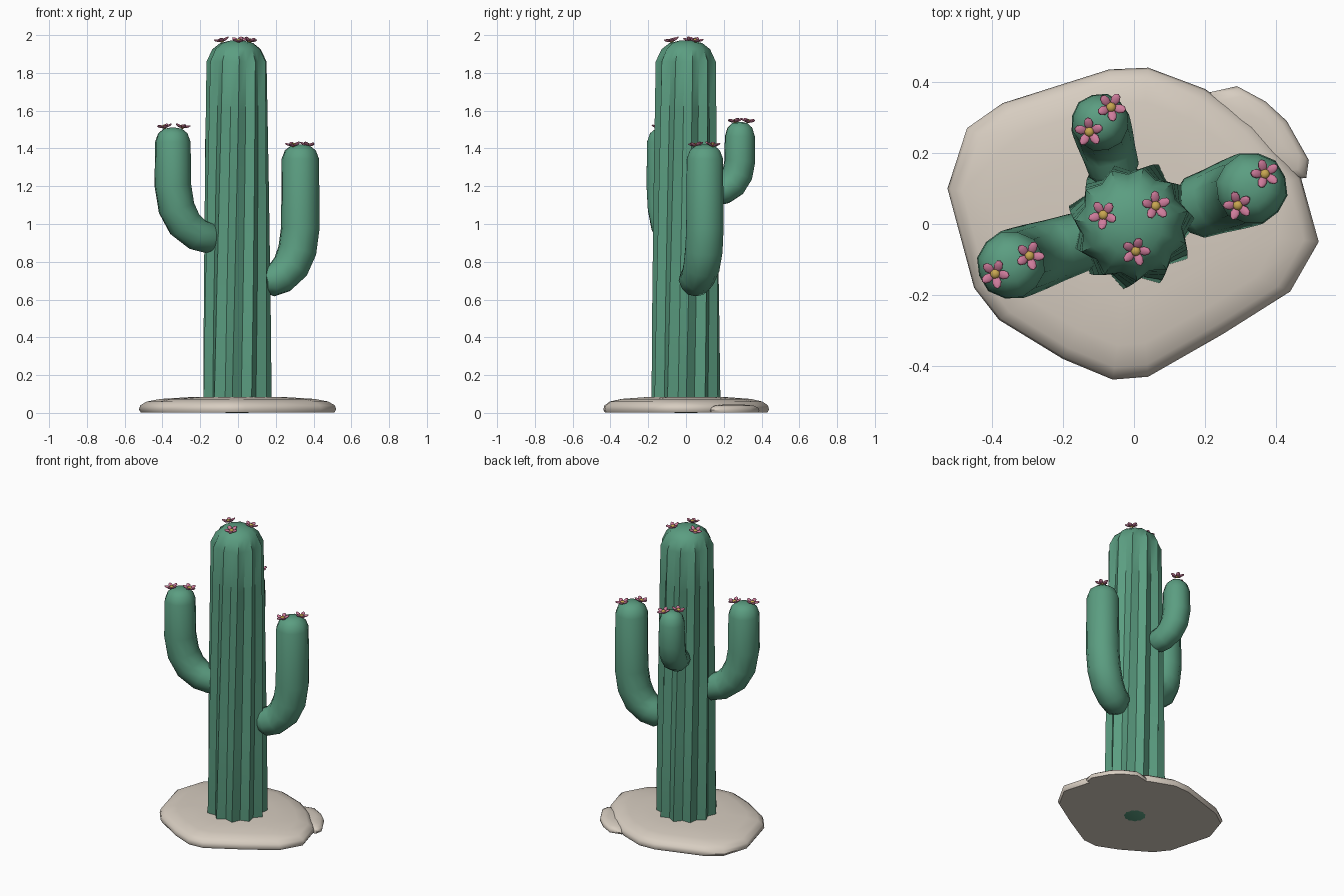
import bpy, bmesh, math, random
from mathutils import Vector, Matrix

random.seed(4)
cube = bpy.data.objects.get("Cube")
if cube:
    bpy.data.objects.remove(cube, do_unlink=True)


def material(name, rgb):
    m = bpy.data.materials.new(name)
    m.use_nodes = True
    m.diffuse_color = (*rgb, 1)
    m.node_tree.nodes["Principled BSDF"].inputs["Base Color"].default_value = (*rgb, 1)
    return m


GREEN = material("cactus green", (0.105, 0.34, 0.22))
SAND = material("pale sand", (0.68, 0.61, 0.53))
PINK = material("petal pink", (0.62, 0.2, 0.33))
YELLOW = material("flower yellow", (0.58, 0.38, 0.08))


def finish(bm, name, mats, angle):
    bmesh.ops.recalc_face_normals(bm, faces=bm.faces)
    mesh = bpy.data.meshes.new(name)
    bm.to_mesh(mesh)
    bm.free()
    for m in mats:
        mesh.materials.append(m)
    ob = bpy.data.objects.new(name, mesh)
    bpy.context.collection.objects.link(ob)
    bpy.ops.object.select_all(action='DESELECT')
    ob.select_set(True)
    bpy.context.view_layer.objects.active = ob
    bpy.ops.object.shade_smooth_by_angle(angle=math.radians(angle))
    return ob


def loft(name, rings, mat, angle):
    """Skin a stack of equal point rings and close both ends."""
    bm = bmesh.new()
    loops = [[bm.verts.new(p) for p in ring] for ring in rings]
    n = len(loops[0])
    for a, b in zip(loops, loops[1:]):
        for i in range(n):
            j = (i + 1) % n
            bm.faces.new((a[i], a[j], b[j], b[i]))
    bm.faces.new(loops[0])
    bm.faces.new(loops[-1])
    return finish(bm, name, [mat], angle)


# Fluted trunk: (radius, height, rib depth), tapering to a rounded crown
RIBS = 11
trunk_profile = [(0.06, 0, 0.1), (0.175, 0.03, 0.16), (0.184, 0.08, 0.17),
                 (0.179, 0.6, 0.15), (0.171, 1.2, 0.14), (0.165, 1.6, 0.14),
                 (0.161, 1.86, 0.13), (0.13, 1.925, 0.1), (0.088, 1.958, 0.06),
                 (0.03, 1.972, 0)]
rings = []
for r, z, depth in trunk_profile:
    ring = []
    for i in range(RIBS * 2):
        a = math.pi * i / RIBS + 0.12 * z
        rr = r * (1 - depth * (i % 2))
        ring.append((rr * math.cos(a) - 0.006, rr * math.sin(a), z))
    rings.append(ring)
loft("trunk", rings, GREEN, 35)


# Arms: a bent tube leaving the trunk, then rising to a domed tip
def arm(name, start, end, z0, top, r, rise=1.0):
    s, e = Vector((*start, 0)), Vector((*end, 0))
    bend = [(-0.2, -0.005, 0.6), (0, 0, 0.85), (0.35, 0.02, 0.9), (0.68, 0.075, 0.97),
            (0.9, 0.16, 1), (1, 0.28, 1)]
    path = [(t, z0 + dz * rise, k) for t, dz, k in bend]
    path += [(1, top - 0.075, 0.97), (1, top - 0.03, 0.8), (1, top - 0.006, 0.5), (1, top, 0.15)]
    pts = [s.lerp(e, t) + Vector((0, 0, z)) for t, z, k in path]
    side = (e - s).normalized().cross(Vector((0, 0, 1)))
    rings = []
    for i, p in enumerate(pts):
        tangent = (pts[min(i + 1, len(pts) - 1)] - pts[max(i - 1, 0)]).normalized()
        up = side.cross(tangent)
        ring = []
        for j in range(12):
            a = math.tau * j / 12
            rr = r * path[i][2] * (1 - 0.03 * (j % 2))
            ring.append(p + rr * (math.cos(a) * side + math.sin(a) * up))
        rings.append(ring)
    loft(name, rings, GREEN, 40)


arm("right_arm", (-0.15, -0.05), (-0.345, -0.115), 0.925, 1.51, 0.099)
arm("left_arm", (0.17, 0.045), (0.33, 0.1), 0.70, 1.42, 0.104)
arm("back_arm", (-0.055, 0.15), (-0.095, 0.285), 1.165, 1.54, 0.084, 0.6)


# Sand mound: an irregular outline shrunk upward in layers
def mound(name, outline, centre, layers):
    c = Vector((*centre, 0))
    rings = [[c + Vector((x - c.x, y - c.y, 0)) * k + Vector((0, 0, z)) for x, y in outline]
             for k, z in layers]
    loft(name, rings, SAND, 50)


shore = [(0.04, 0.44), (0.2, 0.38), (0.34, 0.28), (0.47, 0.13), (0.52, -0.05),
         (0.44, -0.19), (0.25, -0.31), (0.04, -0.43), (-0.06, -0.438), (-0.2, -0.38),
         (-0.38, -0.27), (-0.45, -0.18), (-0.525, 0.1), (-0.47, 0.27), (-0.37, 0.34),
         (-0.07, 0.435)]
mound("sand_mound", shore, (0, 0),
      [(0.98, 0.002), (1, 0.018), (0.985, 0.04), (0.92, 0.06), (0.78, 0.074), (0.5, 0.083), (0.1, 0.086)])
lump = [(0.21, 0.37), (0.29, 0.388), (0.37, 0.345), (0.43, 0.29), (0.492, 0.18),
        (0.485, 0.13), (0.4, 0.12), (0.25, 0.25)]
mound("sand_lump", lump, (0.36, 0.25),
      [(0.96, 0.002), (1, 0.014), (0.95, 0.028), (0.8, 0.038), (0.4, 0.044)])


# Flowers: five raised petals around a yellow heart, leaning with the dome
def flower(name, x, y, z, centre, lean):
    bm = bmesh.new()
    out = Vector((x - centre[0], y - centre[1], 0)).normalized()
    normal = (Vector((0, 0, 1)) + out * lean).normalized()
    base = Matrix.Translation((x, y, z)) @ normal.to_track_quat('Z', 'Y').to_matrix().to_4x4()
    spin = random.random() * math.tau
    for i in range(5):
        m = (base @ Matrix.Rotation(spin + math.tau * i / 5, 4, 'Z')
             @ Matrix.Rotation(-0.4, 4, 'Y') @ Matrix.Translation((0.026, 0, 0))
             @ Matrix.Diagonal((0.02, 0.0135, 0.006, 1)))
        bmesh.ops.create_uvsphere(bm, u_segments=8, v_segments=5, radius=1, matrix=m)
    petals = len(bm.faces)
    bmesh.ops.create_uvsphere(bm, u_segments=8, v_segments=6, radius=1,
                              matrix=base @ Matrix.Translation((0, 0, 0.007))
                              @ Matrix.Diagonal((0.0145, 0.0145, 0.011, 1)))
    bm.faces.ensure_lookup_table()
    for f in bm.faces[petals:]:
        f.material_index = 1
    finish(bm, name, [PINK, YELLOW], 60)


groups = [("trunk", (0, 0), 1.965, 0.22, [(-0.085, 0.025), (0.06, 0.05), (0.005, -0.075)]),
          ("right_arm", (-0.345, -0.115), 1.508, 0.15, [(-0.39, -0.14), (-0.295, -0.09)]),
          ("left_arm", (0.33, 0.1), 1.412, 0.15, [(0.293, 0.053), (0.368, 0.14)]),
          ("back_arm", (-0.095, 0.285), 1.538, 0.15, [(-0.125, 0.26), (-0.065, 0.328)])]
for part, centre, z, lean, spots in groups:
    for i, (x, y) in enumerate(spots):
        flower(f"{part}_flower_{i + 1}", x, y, z, centre, lean)
